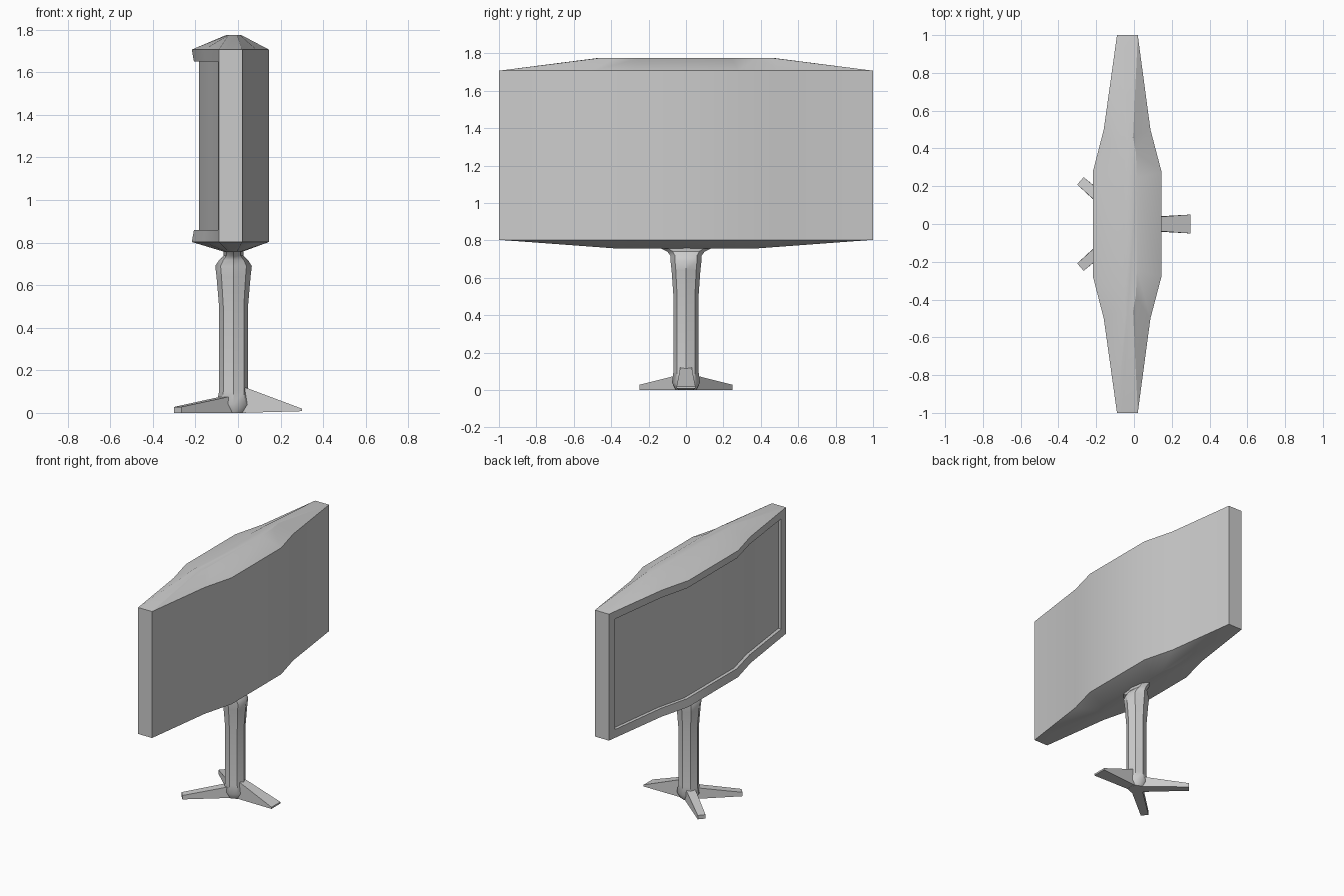
import bpy, bmesh
from math import sin, cos, pi, radians

if "Cube" in bpy.data.objects:
    bpy.data.objects.remove(bpy.data.objects["Cube"])


def finish(name, bm, angle=30):
    bmesh.ops.remove_doubles(bm, verts=bm.verts, dist=1e-5)
    bmesh.ops.recalc_face_normals(bm, faces=bm.faces)
    me = bpy.data.meshes.new(name)
    bm.to_mesh(me)
    bm.free()
    ob = bpy.data.objects.new(name, me)
    bpy.context.collection.objects.link(ob)
    bpy.ops.object.select_all(action='DESELECT')
    ob.select_set(True)
    bpy.context.view_layer.objects.active = ob
    bpy.ops.object.shade_smooth_by_angle(angle=radians(angle))
    return ob


def bridge(bm, a, b, skip=()):
    n = len(a)
    for i in range(n):
        if i not in skip:
            j = (i + 1) % n
            bm.faces.new([bm.verts.new(p) for p in (a[i], a[j], b[j], b[i])])


def face(bm, pts):
    bm.faces.new([bm.verts.new(p) for p in pts])


def mirrored(half):
    # half profile of (x, y) from the end (large y) inwards -> full run from -y to +y
    return [(x, -y) for x, y in half] + [(x, y) for x, y in reversed(half)]


def outline(back, front, mid, z):
    b = mirrored(back)
    f = mirrored(front)[::-1]
    return [(x, y, z) for x, y in b + [mid] + f + [(mid[0], -mid[1])]]


# Display body: lens-shaped outline with sloped top and bottom
BACK = [(.02, 1), (.087, .5), (.145, .28)]
FRONT = [(-.09, 1), (-.16, .5), (-.217, .28)]
MID = (-.058, 1)
Z0, Z1 = .803, 1.707
low = outline(BACK, FRONT, MID, Z0)
high = outline(BACK, FRONT, MID, Z1)
top = outline([(-.005, .46), (.01, .38), (.016, .24)],
              [(-.045, .46), (-.05, .38), (-.056, .24)], (-.035, .47), 1.775)
under = outline([(-.005, .38), (.01, .3), (.02, .2)],
                [(-.045, .38), (-.055, .3), (-.065, .2)], (-.035, .38), .757)
bm = bmesh.new()
bridge(bm, low, high, skip=range(7, 12))
bridge(bm, high, top)
bridge(bm, under, low)
face(bm, top)
face(bm, under)


# Bezel, recess and curved screen on the front side
def loop(half, z0, z1):
    run = mirrored(half)
    return [(x, y, z0) for x, y in run] + [(x, y, z1) for x, y in reversed(run)]


INNER = [(-.095, .94), (-.153, .5), (-.207, .28)]
rim = loop(FRONT, Z0, Z1)
opening = loop(INNER, .86, 1.65)
screen = loop([(x + .023, y) for x, y in INNER], .86, 1.65)
bridge(bm, rim, opening)
bridge(bm, opening, screen)
for i in range(5):
    face(bm, (screen[i], screen[i + 1], screen[10 - i], screen[11 - i]))
finish("display_panel", bm)

# Stand column: elliptical rings (z, x radius, y radius)
CX, N = -.021, 8
RINGS = [(0, .055, .055), (.04, .08, .075), (.1, .068, .067), (.5, .068, .067),
         (.64, .08, .077), (.69, .086, .083), (.718, .068, .083),
         (.74, .046, .1), (.765, .046, .15)]
bm = bmesh.new()
rings = [[(CX + rx * cos(2 * pi * k / N), ry * sin(2 * pi * k / N), z)
          for k in range(N)] for z, rx, ry in RINGS]
for a, b in zip(rings, rings[1:]):
    bridge(bm, a, b)
face(bm, rings[0])
face(bm, rings[-1])
finish("stand_column", bm, 40)


# Three tapered feet
def foot(name, deg, length, w0, w1, h0, h1, lift):
    c, s = cos(radians(deg)), sin(radians(deg))

    def section(r, w, lo, hi, slope):
        pts = [(-w, lo), (w, lo), (w * slope, hi), (-w * slope, hi)]
        return [(CX + c * r - s * t, s * r + c * t, z) for t, z in pts]
    bm = bmesh.new()
    a = section(.03, w0, 0, h0, .85)
    b = section(length, w1, lift, h1, 1)
    bridge(bm, a, b)
    face(bm, a)
    face(bm, b)
    finish(name, bm)


foot("back_foot", 0, .321, .034, .05, .129, .02, .008)
for side, deg in (("left", 139), ("right", -139)):
    foot("front_foot_" + side, deg, .348, .036, .026, .08, .028, 0)
